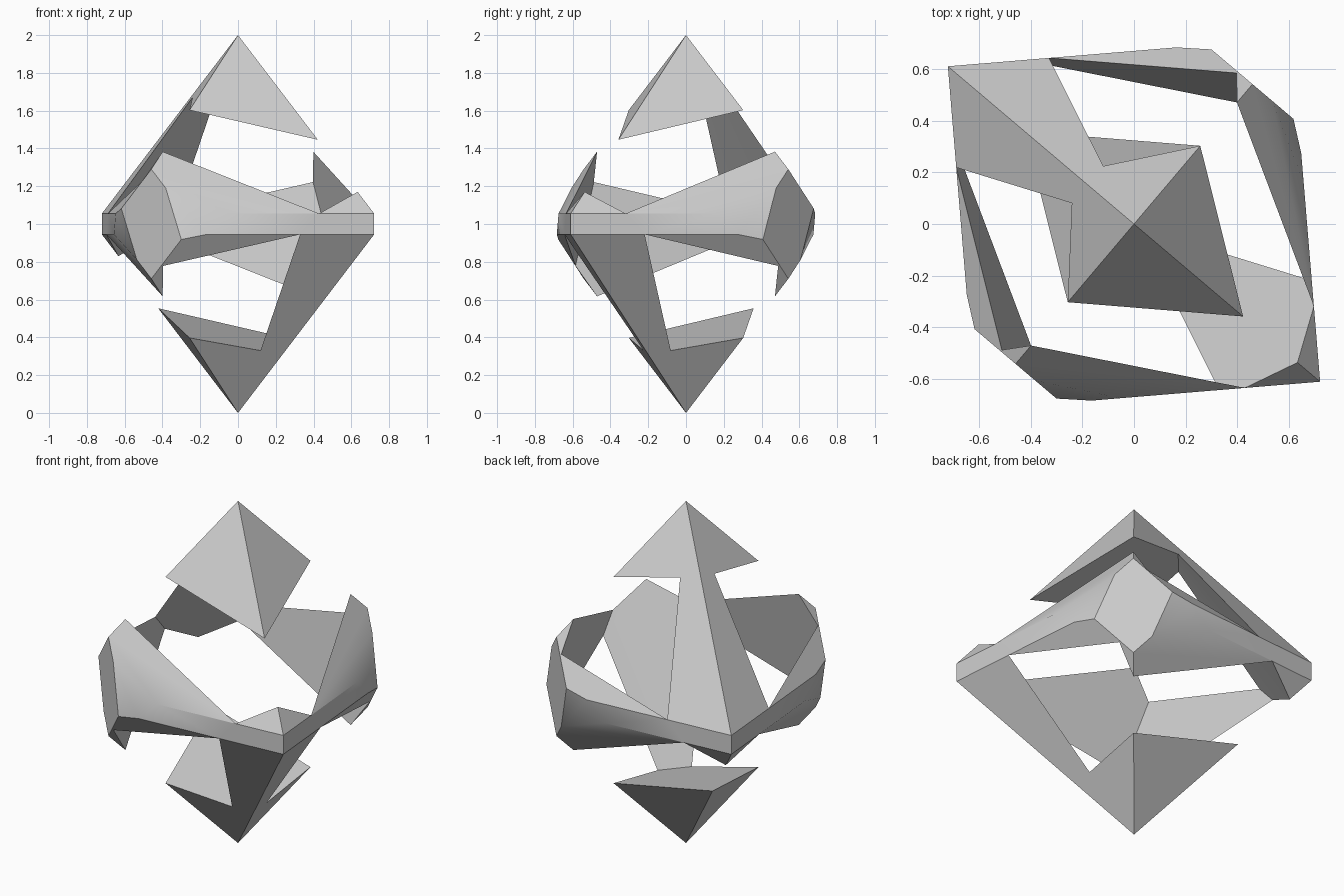
import bpy, bmesh, math
from mathutils import Vector, Matrix

cube = bpy.data.objects.get("Cube")
if cube:
    bpy.data.objects.remove(cube, do_unlink=True)

grey = bpy.data.materials.new("plain_grey")
grey.diffuse_color = (0.6, 0.6, 0.6, 1)
grey.use_nodes = True
grey.node_tree.nodes["Principled BSDF"].inputs["Base Color"].default_value = (0.6, 0.6, 0.6, 1)

# Octahedron of radius 1: long axis u, cross axis v, height w
CHAMFER, CAP = 0.945, 0.71      # edge bevel and flat cap distances
H = 1 - CHAMFER                 # half height of the bevelled rim


def on_face(u, w):
    """Point on the octahedron face with u >= 0, v <= 0."""
    return Vector((u, -(1 - abs(u) - abs(w)), w))


def on_cap(u, w):
    return Vector((u, -CAP, w))


identity = Matrix.Identity(3)
mirror = Matrix.Diagonal((1, -1, 1))
half_turn = Matrix.Diagonal((-1, 1, -1))
turn = Matrix.Rotation(-math.atan2(0.61, 0.72), 3, 'Z')

# Shared corners of the cut-outs
tip_hi, tip_lo = on_face(0.738, H), on_face(0.667, -H)
tip_top = on_face(0.83, 0.17)
rim_hi, rim_lo = on_face(0.397, H), on_face(0.317, -H)
end_hi, end_lo = on_face(CHAMFER, H), on_face(CHAMFER, -H)
cap_top, cap_bottom = on_cap(0, 1 - CAP), on_cap(0, CAP - 1)
cap_hi, cap_mid, cap_lo = on_cap(0.1, 0.19), on_cap(0.208, -0.082), on_cap(0.078, -0.212)
horn = on_face(0, 0.383)
ridge = on_face(0.075, -0.222)
roof_side, roof_front = on_face(0, 0.603), on_face(0.554, 0.446)
leg_root = on_face(0.236, -0.67)
leg_mid = Vector((leg_root.x, 0, leg_root.z))

# Pyramid roof, and the leg running from the opposite point to the rim end
roof = [on_face(0, 1), roof_side, roof_front]
leg = [on_face(0, -1), on_face(0, -0.603), leg_root, tip_lo, end_lo]
# Cut surfaces of the roof and leg, as halves that meet on the mirror plane
roof_floor = [roof_front, roof_side, half_turn @ leg_root, half_turn @ leg_mid]
leg_inside = [leg_mid, leg_root, tip_lo, tip_hi, tip_top]

# Belt pieces
wing = [horn, tip_hi, rim_hi, cap_hi, cap_top]
tip = [end_hi, tip_hi, tip_top]
rim = [rim_lo, tip_lo, end_lo, end_hi, tip_hi, rim_hi]
corner_facet = [cap_hi, cap_mid, rim_lo, rim_hi]
under_strip = [ridge, cap_lo, cap_mid, rim_lo, tip_lo]
claw = [half_turn @ horn, cap_bottom, cap_lo, ridge]
wing_inside = [horn, tip_hi, tip_lo, ridge, half_turn @ ridge]
cap_half = [cap_top, cap_hi, cap_mid, cap_lo, cap_bottom]
cap = cap_half + [half_turn @ p for p in cap_half[1:-1]]


def build(name, outer, inner):
    """Join (polygon, transform) pieces, mirrored across v, into one mesh.
    Outer faces point away from the centre, inner cut faces towards it."""
    bm = bmesh.new()
    for pieces, sign in ((outer, 1), (inner, -1)):
        for poly, xf in pieces:
            for side in (identity, mirror):
                f = bm.faces.new([bm.verts.new(turn @ side @ xf @ p) for p in poly])
                f.normal_update()
                if f.normal.dot(f.calc_center_median()) * sign < 0:
                    f.normal_flip()
    bmesh.ops.remove_doubles(bm, verts=bm.verts, dist=0.001)
    bmesh.ops.translate(bm, verts=bm.verts, vec=(0, 0, 1))
    mesh = bpy.data.meshes.new(name)
    bm.to_mesh(mesh)
    bm.free()
    obj = bpy.data.objects.new(name, mesh)
    bpy.context.collection.objects.link(obj)
    mesh.materials.append(grey)
    bpy.ops.object.select_all(action='DESELECT')
    obj.select_set(True)
    bpy.context.view_layer.objects.active = obj
    bpy.ops.object.shade_smooth_by_angle(angle=math.radians(30))


build("upper_spire", [(roof, identity), (leg, half_turn)],
      [(roof_floor, identity), (leg_inside, half_turn)])
build("lower_spire", [(roof, half_turn), (leg, identity)],
      [(roof_floor, half_turn), (leg_inside, identity)])
both = (identity, half_turn)
belt = [(p, t) for p in (wing, tip, rim, corner_facet, under_strip, claw) for t in both]
build("faceted_belt", belt + [(cap, identity)], [(wing_inside, t) for t in both])
